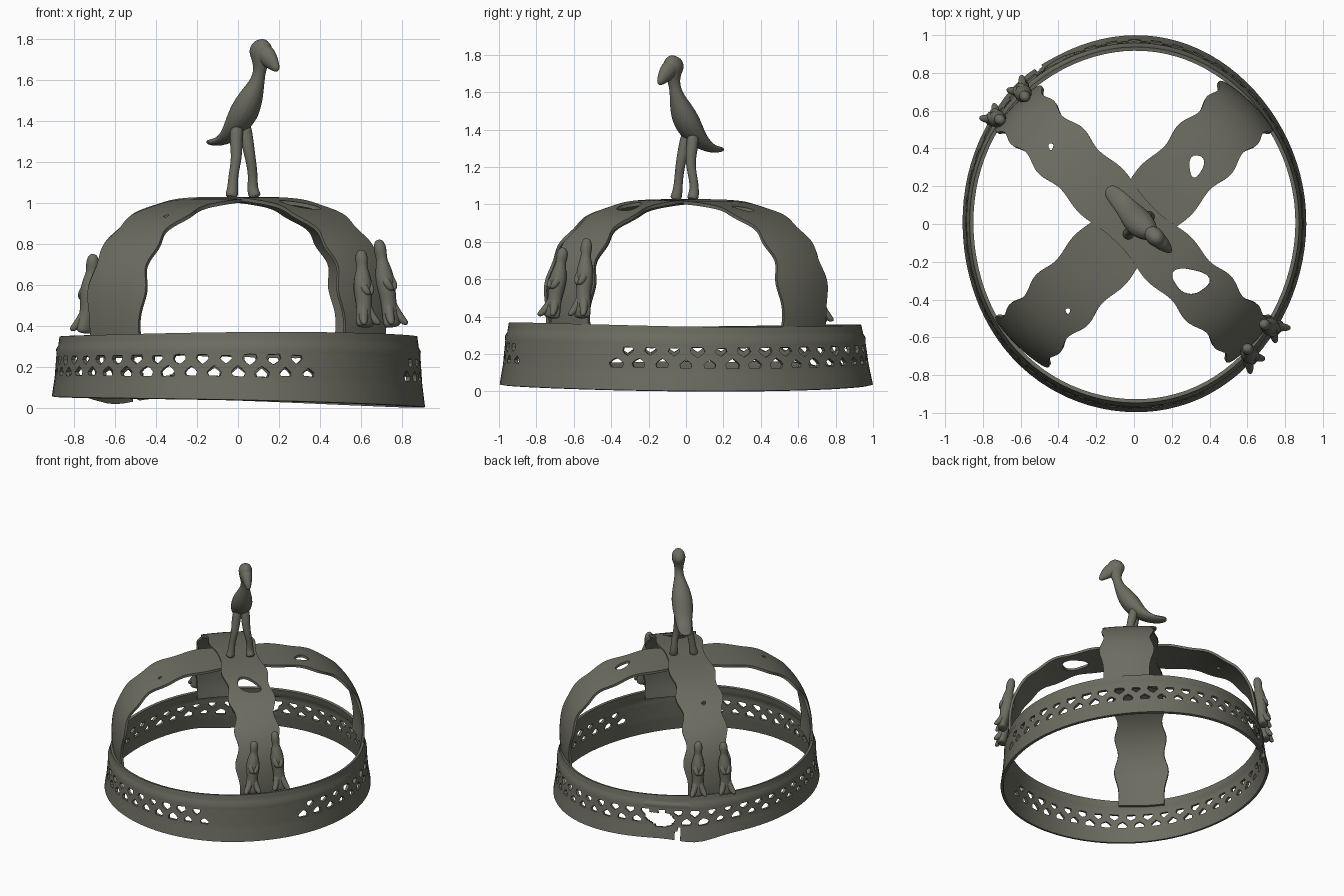
import bpy, bmesh, math, random
from mathutils import Vector

if "Cube" in bpy.data.objects:
    bpy.data.objects.remove(bpy.data.objects["Cube"])

random.seed(4)
metal = bpy.data.materials.new("dark_aged_metal")
metal.diffuse_color = (0.15, 0.15, 0.12, 1)
metal.use_nodes = True
metal.node_tree.nodes["Principled BSDF"].inputs["Base Color"].default_value = metal.diffuse_color


def finish(name, bm, solid=0, subsurf=0, cutters=()):
    bmesh.ops.remove_doubles(bm, verts=bm.verts, dist=0.0004)
    bmesh.ops.recalc_face_normals(bm, faces=bm.faces)
    me = bpy.data.meshes.new(name)
    bm.to_mesh(me)
    bm.free()
    ob = bpy.data.objects.new(name, me)
    bpy.context.collection.objects.link(ob)
    me.materials.append(metal)
    bpy.ops.object.select_all(action='DESELECT')
    bpy.context.view_layer.objects.active = ob
    ob.select_set(True)
    if solid:
        m = ob.modifiers.new("thickness", 'SOLIDIFY')
        m.thickness, m.offset = solid, 0
        bpy.ops.object.modifier_apply(modifier=m.name)
    for c in cutters:
        m = ob.modifiers.new("cut", 'BOOLEAN')
        m.operation, m.object, m.solver = 'DIFFERENCE', c, 'EXACT'
        bpy.ops.object.modifier_apply(modifier=m.name)
    if subsurf:
        ob.modifiers.new("round", 'SUBSURF').levels = subsurf
        ob.modifiers["round"].render_levels = subsurf
    bpy.ops.object.shade_smooth_by_angle(angle=math.radians(42))
    return ob


def cutter(loc, size, turn=0):
    bpy.ops.mesh.primitive_ico_sphere_add(subdivisions=3, radius=1, location=loc, rotation=(0, 0, turn))
    ob = bpy.context.object
    ob.name, ob.scale, ob.hide_render = "cutter", size, True
    for v in ob.data.vertices:
        v.co *= 1 + .1 * math.sin(3 * math.atan2(v.co.y, v.co.x))
    return ob


# Pierced circlet
def lerp_table(t, table):
    for (a, x), (b, y) in zip(table, table[1:]):
        if t <= b:
            return x + (y - x) * max(0, (t - a) / (b - a))
    return table[-1][1]


PROFILE = [(0, 1.0), (.06, .992), (.11, .985), (.18, .98), (.25, .975), (.275, .977), (.295, .966), (.35, .958)]


def band_pt(th, z):
    s = lerp_table(z, PROFILE) * (1 + .003 * math.sin(5 * th + 1))
    low = 1 - z / .35
    flap = math.exp(-((math.degrees(th) % 360 - 132) / 10) ** 2)   # bent lip beside the tear
    dz = low * (.032 - .026 * math.cos(th) - .035 * flap) + .006 * math.sin(2 * th + 4)
    dz += (1 - low) * .012 * max(0, -math.sin(th))
    s += .012 * flap * low
    lean = 1 - (1 - low) * (.022 if math.sin(th) > 0 else .008)   # back and front lean inward
    return Vector((.9 * s * math.cos(th), .988 * s * lean * math.sin(th), max(0.0, z + dz)))


N = 48
STEP = 2 * math.pi / N
bm = bmesh.new()


def face(pts):
    bm.faces.new([bm.verts.new(band_pt(*p)) for p in pts])


for z0, z1 in [(0, .03), (.03, .06), (.06, .085), (.085, .11), (.25, .275), (.275, .295), (.295, .32), (.32, .35)]:
    for i in range(2 * N):
        a, b = i * STEP / 2, (i + 1) * STEP / 2
        face([(a, z0), (b, z0), (b, z1), (a, z1)])
for row, zc in enumerate((.145, .215)):
    for i in range(N):
        tc = (i + .5 * row) * STEP
        k = random.uniform(.8, 1.1)
        outer, inner = [], []
        for j in range(8):
            a = j * math.pi / 4
            outer.append((tc + round(math.cos(a)) * STEP / 2, zc + round(math.sin(a)) * .035))
            r = k * random.uniform(.9, 1.1) * (1 + .2 * math.cos(3 * (a - math.pi / 2 * (1 - 2 * row))))
            inner.append((tc + r * math.cos(a) * STEP * .29, zc + r * math.sin(a) * .025))
        for j in range(8):
            n = (j + 1) % 8
            face([outer[j], outer[n], inner[n], inner[j]])
        if -67 < (math.degrees(tc) + 180) % 360 - 180 < -26:   # unpierced stretch
            face(inner)
# torn opening and crack at the back left
bmesh.ops.remove_doubles(bm, verts=bm.verts, dist=0.0004)
near = [e for e in bm.edges if (e.verts[0].co - Vector((-.44, .87, .14))).length < .22]
bmesh.ops.subdivide_edges(bm, edges=near, cuts=2, use_grid_fill=True)
TEARS = [((-.41, .88, .18), (.09, .09, .055)), ((-.50, .83, .05), (.016, .09, .08)), ((-.33, .91, .20), (.05, .09, .035))]
gone = [f for f in bm.faces if any(sum(((p - q) / r) ** 2 for p, q, r in zip(f.calc_center_median(), c, s)) < 1
                                   for c, s in TEARS)]
bmesh.ops.delete(bm, geom=gone, context='FACES')
finish("pierced_band", bm, .02)


# Crossed arched straps with scalloped edges
def strap(name, angle, half, lift, cuts):
    bm = bmesh.new()
    d = Vector((math.cos(angle), math.sin(angle), 0))
    side = Vector((-d.y, d.x, 0))
    rows, n, cols = [], 120, 8
    path = [(.875, .30, 0), (.88, .35, 0)]
    for i in range(n + 1):
        a = math.pi * i / n
        c, s = math.cos(a), max(0, math.sin(a))
        path.append((.885 * math.copysign(abs(c) ** .77, c), .4 + (.615 + lift) * s ** .77, a))
    path += [(-.88, .35, math.pi), (-.875, .30, math.pi)]
    for r, z, a in path:
        w = half + .013 * math.cos(16 * a + 3) + .005 * math.sin(7 * a)
        row = []
        for j in range(cols + 1):
            o = w * (2 * j / cols - 1)
            rr = r - math.copysign(o * o * .65 * min(1, abs(r)), r)
            row.append(bm.verts.new(d * rr + side * o + Vector((0, 0, z))))
        rows.append(row)
    for p, q in zip(rows, rows[1:]):
        for j in range(cols):
            bm.faces.new((p[j], p[j + 1], q[j + 1], q[j]))
    return finish(name, bm, .018, cutters=cuts)


strap("upper_strap", math.radians(135), .152, .004,
      [cutter((.30, -.30, 1), (.10, .065, .2), -.2), cutter((-.44, .41, .95), (.013, .018, .2))])
strap("lower_strap", math.radians(46.5), .175, -.003,
      [cutter((.33, .31, .98), (.038, .06, .2), -.2), cutter((-.35, -.46, .95), (.012, .015, .2))])


# Rounded limbs: lofted elliptical sections (x, y, z, side radius, depth radius)
LAT = Vector((.707, .707, 0))


def loft(bm, secs, lat=LAT):
    pts = [Vector(s[:3]) for s in secs]
    rings = []
    for i, s in enumerate(secs):
        t = (pts[min(i + 1, len(pts) - 1)] - pts[max(i - 1, 0)]).normalized()
        u = (lat - t * lat.dot(t)).normalized()
        v = t.cross(u)
        rings.append([bm.verts.new(pts[i] + u * s[3] * 1.08 * math.cos(k * math.pi / 4)
                                   + v * s[4] * 1.08 * math.sin(k * math.pi / 4)) for k in range(8)])
    for p, q in zip(rings, rings[1:]):
        for k in range(8):
            bm.faces.new((p[k], p[(k + 1) % 8], q[(k + 1) % 8], q[k]))
    bm.faces.new(rings[0][::-1])
    bm.faces.new(rings[-1])


# Bird finial
bm = bmesh.new()
loft(bm, [(-.145, .195, 1.295, .035, .016), (-.09, .14, 1.293, .05, .02), (-.04, .085, 1.325, .058, .034),
          (.0, .035, 1.385, .074, .058), (.035, .0, 1.45, .078, .07), (.066, -.03, 1.52, .062, .058),
          (.092, -.05, 1.58, .038, .038), (.106, -.062, 1.64, .028, .029), (.11, -.07, 1.69, .038, .048),
          (.114, -.07, 1.735, .052, .07), (.106, -.06, 1.77, .044, .056), (.102, -.052, 1.792, .022, .028)])
finish("bird_body", bm, subsurf=2)
bm = bmesh.new()
loft(bm, [(.105, -.06, 1.755, .03, .03), (.13, -.085, 1.725, .046, .056),
          (.162, -.115, 1.69, .034, .044), (.197, -.148, 1.64, .012, .014)])
finish("bird_beak", bm, subsurf=2)
for name, knee in (("bird_leg_left", [(-.035, -.06, 1.02), (-.025, -.045, 1.06), (-.025, -.04, 1.13),
                                      (-.004, -.03, 1.22), (-.012, -.005, 1.32), (.0, .01, 1.40)]),
                   ("bird_leg_right", [(.09, .03, 1.02), (.068, .045, 1.06), (.075, .042, 1.13),
                                       (.06, .02, 1.22), (.04, .035, 1.32), (.03, .04, 1.40)])):
    bm = bmesh.new()
    loft(bm, [p + (r, r) for p, r in zip(knee, (.036, .027, .023, .026, .034, .03))])
    finish(name, bm, subsurf=2)

# Small standing figures on two strap feet
SHAPE = [(0, .05, .03), (.07, .055, .035), (.28, .036, .036), (.42, .046, .045), (.56, .05, .046),
         (.70, .036, .036), (.78, .024, .026), (.87, .032, .034), (.95, .028, .028), (1, .014, .014)]
for i, (base, top) in enumerate([((.62, -.72, .39), (.60, -.655, .77)), ((.755, -.555, .39), (.685, -.53, .82)),
                                 ((-.60, .715, .36), (-.575, .67, .765)), ((-.745, .565, .36), (-.705, .55, .75))]):
    b, t = Vector(base), Vector(top)
    out = Vector((math.copysign(.707, b.x), math.copysign(.707, b.y), 0))
    bm = bmesh.new()
    loft(bm, [tuple(b.lerp(t, f)) + (p, q) for f, p, q in SHAPE])
    for sgn in (-1, 1):   # splayed feet and folded arms
        foot = b + LAT * sgn * .055 + out * .05 + Vector((0, 0, .015))
        loft(bm, [tuple(b.lerp(t, .35)) + (.025, .025), tuple(b.lerp(t, .12) + LAT * sgn * .03 + out * .02) + (.024, .024),
                  tuple(foot) + (.014, .014)], out)
        arm = b.lerp(t, .5) + LAT * sgn * .03
        loft(bm, [tuple(b.lerp(t, .66)) + (.02, .02), tuple(arm + out * .03) + (.022, .022),
                  tuple(b.lerp(t, .42) + out * .045) + (.016, .016)], out)
    # pin fixing the figure to the strap
    mid = b.lerp(t, .5)
    loft(bm, [tuple(mid) + (.03, .06), tuple(mid - out * .06) + (.03, .06)])
    finish("small_figure_%d" % (i + 1), bm, subsurf=2)
